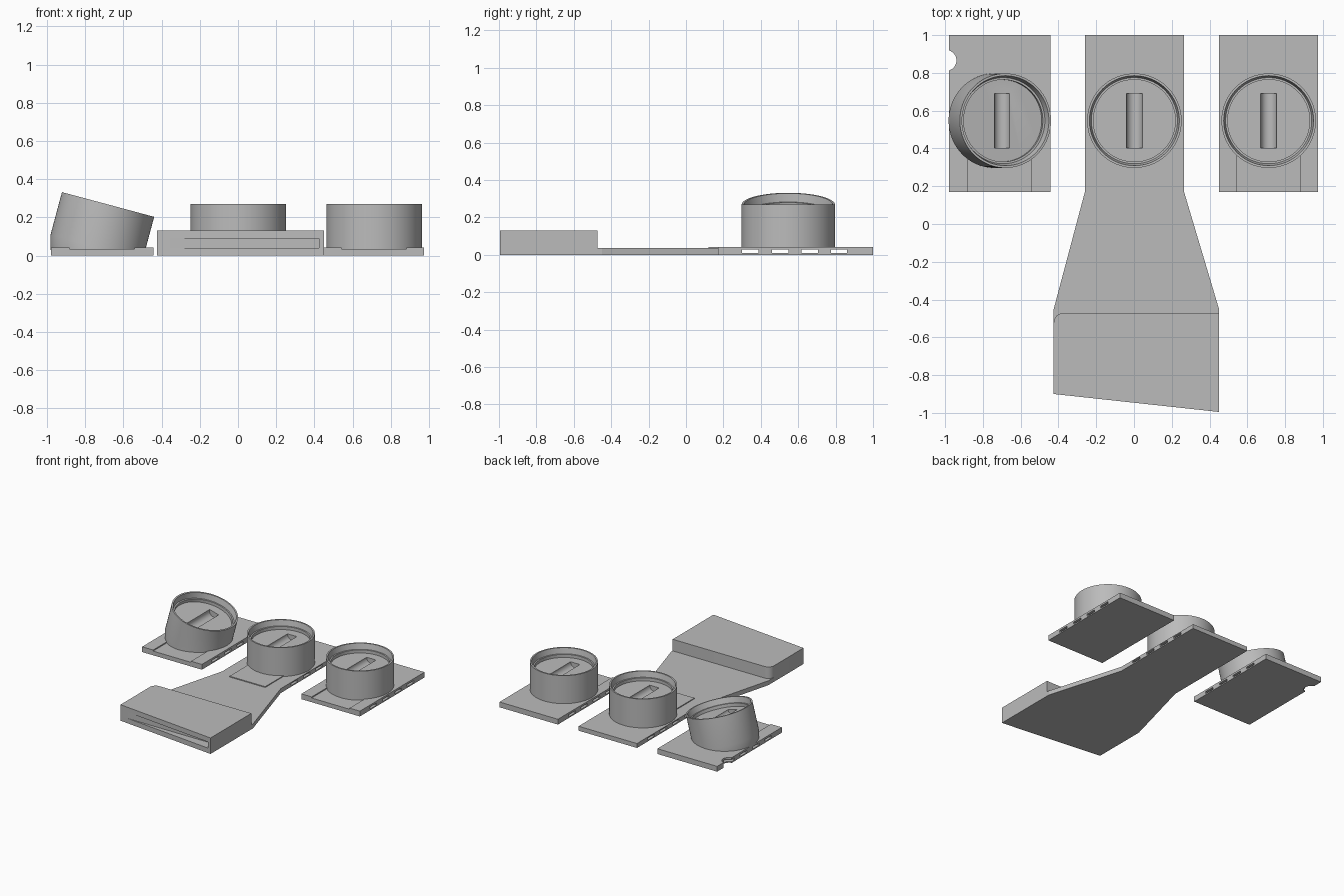
import bpy, bmesh, math
from mathutils import Matrix, Vector

if "Cube" in bpy.data.objects:
    bpy.data.objects.remove(bpy.data.objects["Cube"])

grey = bpy.data.materials.new("plain grey")
grey.use_nodes = True
colour = (0.5, 0.5, 0.5, 1)
grey.diffuse_color = colour
grey.node_tree.nodes["Principled BSDF"].inputs["Base Color"].default_value = colour

CUP_Y, TOP, FLOOR = 0.547, 0.27, 0.20
PLATE_TOP = 0.043


def finish(bm, name):
    bmesh.ops.recalc_face_normals(bm, faces=bm.faces)
    mesh = bpy.data.meshes.new(name)
    bm.to_mesh(mesh)
    bm.free()
    mesh.materials.append(grey)
    ob = bpy.data.objects.new(name, mesh)
    bpy.context.collection.objects.link(ob)
    return ob


def prism(name, outline, z0, z1):
    bm = bmesh.new()
    face = bm.faces.new([bm.verts.new((x, y, z0)) for x, y in outline])
    up = bmesh.ops.extrude_face_region(bm, geom=[face])["geom"]
    bmesh.ops.translate(bm, vec=(0, 0, z1 - z0),
                        verts=[v for v in up if isinstance(v, bmesh.types.BMVert)])
    return finish(bm, name)


def block(name, x0, x1, y0, y1, z0, z1):
    return prism(name, [(x0, y0), (x1, y0), (x1, y1), (x0, y1)], z0, z1)


def cylinder(name, radius, depth, matrix):
    bm = bmesh.new()
    bmesh.ops.create_cone(bm, cap_ends=True, segments=48, radius1=radius,
                          radius2=radius, depth=depth, matrix=matrix)
    return finish(bm, name)


def cut(ob, cutters):
    for c in cutters:
        mod = ob.modifiers.new("cut", "BOOLEAN")
        mod.operation, mod.solver, mod.object = "DIFFERENCE", "EXACT", c
    bpy.context.view_layer.update()
    mesh = bpy.data.meshes.new_from_object(
        ob.evaluated_get(bpy.context.evaluated_depsgraph_get()))
    ob.modifiers.clear()
    ob.data = mesh
    for c in cutters:
        bpy.data.objects.remove(c)


def smooth(ob):
    bpy.ops.object.select_all(action="DESELECT")
    ob.select_set(True)
    bpy.context.view_layer.objects.active = ob
    bpy.ops.object.shade_smooth_by_angle(angle=math.radians(30))


def side_slots():
    # four tunnels running sideways through a plate
    return [block("slot_cutter", -2, 2, y, y + 0.087, 0.01, 0.028)
            for y in (0.30, 0.46, 0.618, 0.775)]


def cup(name, centre, tilt=0.0):
    # stepped cup with a shallow dish; the foot drops straight into the plate
    height = TOP - 0.04
    profile = [(0.25, 0), (0.25, height), (0.238, height), (0.228, height - 0.045),
               (0.217, height - 0.045), (0.217, FLOOR - 0.04)]
    place = Matrix.Translation(centre) @ Matrix.Rotation(tilt, 4, "Y")
    axis = (place.to_3x3() @ Vector((0, 0, 1))).normalized()
    n, low = 96, 0.03
    bm = bmesh.new()
    rings = []
    for r, z in profile:
        ring = [place @ Vector((r * math.cos(a), r * math.sin(a), z))
                for a in (2 * math.pi * i / n for i in range(n))]
        rings.append(ring)
    # trim the bottom edge where it would dip through the plate
    rings[0] = [p + axis * max(0, (low + 0.002 - p.z) / axis.z) for p in rings[0]]
    rings.insert(0, [Vector((p.x, p.y, low)) for p in rings[0]])
    verts = [[bm.verts.new(p) for p in ring] for ring in rings]
    for a, b in zip(verts, verts[1:]):
        for i in range(n):
            j = (i + 1) % n
            bm.faces.new((a[i], a[j], b[j], b[i]))
    bm.faces.new(verts[0])
    bm.faces.new(verts[-1])
    ob = finish(bm, name)
    # rounded trough sunk in the dish
    lie = Matrix.Translation((0, 0, FLOOR - 0.04)) @ Matrix.Rotation(math.pi / 2, 4, "X")
    cut(ob, [cylinder("trough_cutter", 0.042, 0.29, place @ lie)])
    smooth(ob)


# outer plates, with a shallow channel leading to each cup
for name, x0, x1 in (("right_plate", -0.98, -0.443), ("left_plate", 0.45, 0.975)):
    plate = block(name, x0, x1, 0.17, 1.0, 0, PLATE_TOP)
    mid = (x0 + x1) / 2
    cutters = side_slots()
    cutters.append(block("channel_cutter", mid - 0.17, mid + 0.17, 0.1, 0.45, 0.034, 0.1))
    if x0 < 0:
        cutters.append(cylinder("notch_cutter", 0.055, 1,
                                Matrix.Translation((x0 - 0.015, 0.866, 0))))
    cut(plate, cutters)

# flared middle plate
strap = prism("middle_plate", [(-0.26, 1), (-0.26, 0.17), (-0.425, -0.45), (-0.425, -0.90),
                               (0.45, -0.995), (0.45, -0.45), (0.265, 0.17), (0.265, 1)],
              0, 0.036)
cut(strap, side_slots())
block("middle_pad", -0.16, 0.16, 0.12, 0.5, 0.03, PLATE_TOP)

# thick front block with one rounded corner and a wedge-shaped pocket
r = 0.05
arc = [(-0.425 + r - r * math.cos(a), -0.472 - r + r * math.sin(a))
       for a in (math.pi / 2 * i / 8 for i in range(9))]
front = prism("front_block", arc + [(0.45, -0.472), (0.45, -0.995), (-0.425, -0.90)], 0, 0.13)
cut(front, [block("pocket_cutter", -0.5, 0.425, -1.2, -0.908, 0.04, 0.09)])
smooth(front)

# cups, one of them leaning
cup("left_cup", (0.713, CUP_Y, 0.04))
cup("middle_cup", (0.002, CUP_Y, 0.04))
cup("right_cup", (-0.74, CUP_Y, 0.045), math.radians(15))
